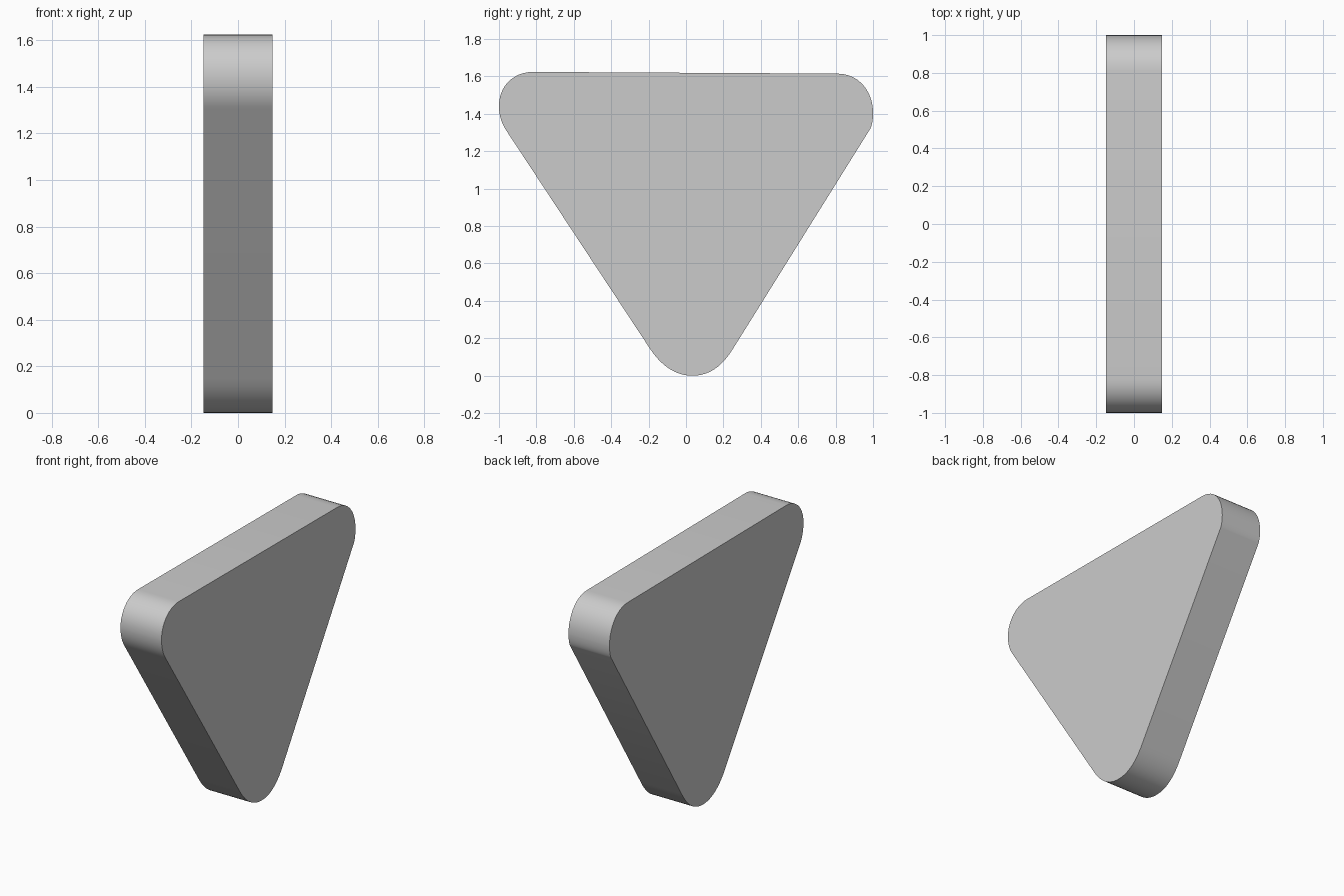
import bpy, bmesh
from mathutils import Vector
from mathutils.geometry import interpolate_bezier

if "Cube" in bpy.data.objects:
    bpy.data.objects.remove(bpy.data.objects["Cube"])

HALF_THICKNESS = 0.148

# Rounded corners of the (y, z) profile as bezier spans: start, handle, handle, end
spans = [
    # upper left corner
    [(-0.82, 1.624), (-0.92, 1.624), (-1.0, 1.55), (-1.0, 1.444)],
    [(-1.0, 1.444), (-1.0, 1.39), (-0.985, 1.345), (-0.957, 1.305)],
    # bottom corner
    [(-0.193, 0.145), (-0.13, 0.05), (-0.055, 0.0), (0.035, 0.0)],
    [(0.035, 0.0), (0.125, 0.0), (0.195, 0.05), (0.255, 0.15)],
    # upper right corner
    [(0.985, 1.32), (0.995, 1.34), (1.0, 1.37), (1.0, 1.405)],
    [(1.0, 1.405), (1.0, 1.52), (0.925, 1.615), (0.81, 1.615)],
]

profile = []
for span in spans:
    for p in interpolate_bezier(*[Vector((y, z, 0)) for y, z in span], 12):
        if not profile or (p - profile[-1]).length > 1e-4:
            profile.append(p)

# Rounded triangular plate, extruded along x
bm = bmesh.new()
face = bm.faces.new([bm.verts.new((-HALF_THICKNESS, p.x, p.y)) for p in profile])
ext = bmesh.ops.extrude_face_region(bm, geom=[face], use_keep_orig=True)
moved = [v for v in ext["geom"] if isinstance(v, bmesh.types.BMVert)]
bmesh.ops.translate(bm, verts=moved, vec=(2 * HALF_THICKNESS, 0, 0))
bmesh.ops.recalc_face_normals(bm, faces=bm.faces)

mesh = bpy.data.meshes.new("rounded_triangle_plate")
bm.to_mesh(mesh)
bm.free()
plate = bpy.data.objects.new("rounded_triangle_plate", mesh)
bpy.context.collection.objects.link(plate)

# Smooth rim, sharp face borders
bpy.context.view_layer.objects.active = plate
plate.select_set(True)
bpy.ops.object.shade_smooth_by_angle(angle=0.6)
